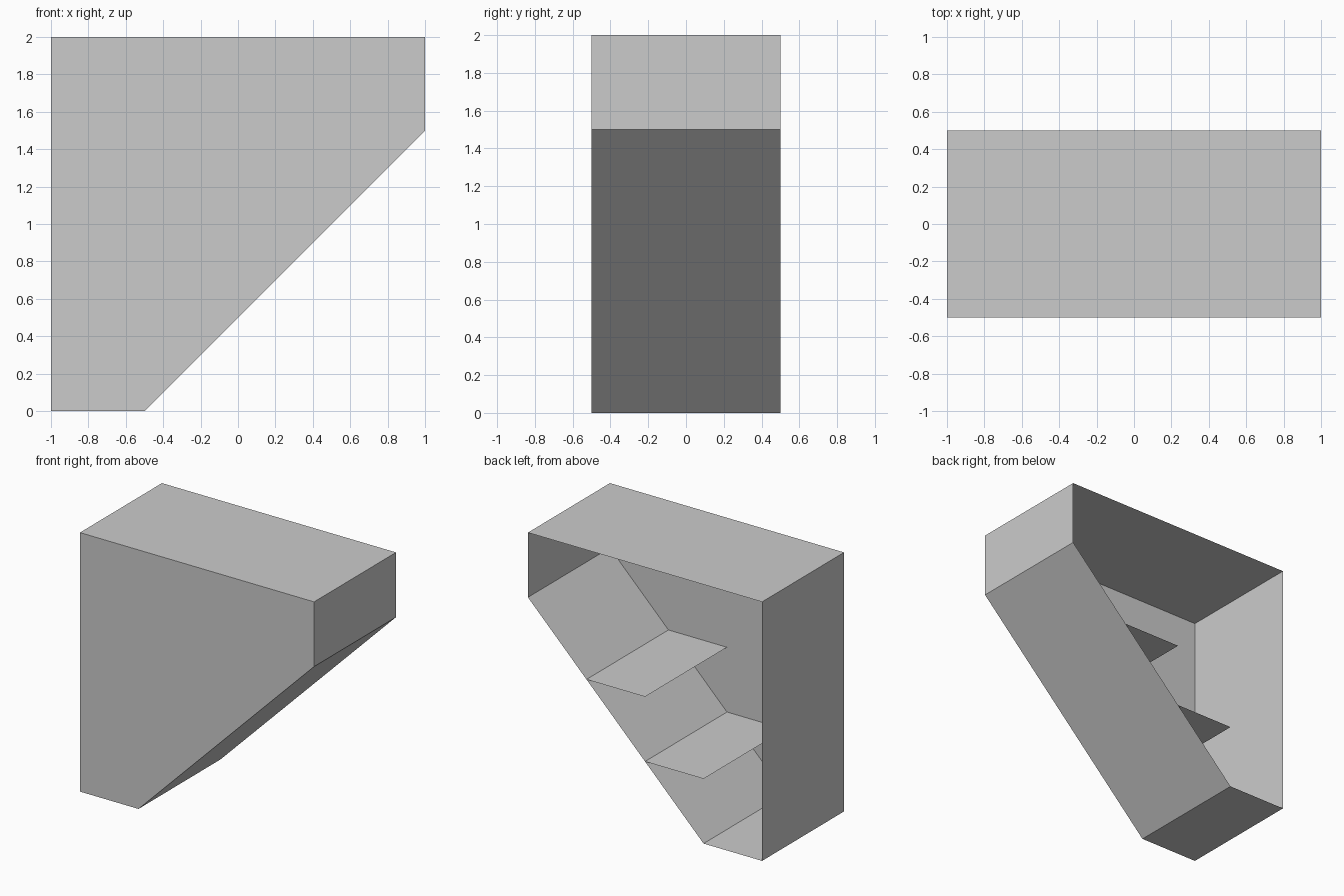
import bpy, bmesh

if "Cube" in bpy.data.objects:
    bpy.data.objects.remove(bpy.data.objects["Cube"])

DEPTH = 0.5          # half depth along y

grey = bpy.data.materials.new("light grey")
grey.diffuse_color = (0.6, 0.6, 0.6, 1)
grey.use_nodes = True
grey.node_tree.nodes["Principled BSDF"].inputs["Base Color"].default_value = grey.diffuse_color


def make_object(name, bm):
    mesh = bpy.data.meshes.new(name)
    bm.to_mesh(mesh)
    bm.free()
    mesh.materials.append(grey)
    obj = bpy.data.objects.new(name, mesh)
    bpy.context.collection.objects.link(obj)
    return obj


# Casing: front panel extruded backwards into walls, left open at the back
profile = [(-1, 0), (-0.5, 0), (1, 1.5), (1, 2), (-1, 2)]
bm = bmesh.new()
front = bm.faces.new([bm.verts.new((x, -DEPTH, z)) for x, z in profile])
walls = bmesh.ops.extrude_edge_only(bm, edges=list(front.edges))
rim = [g for g in walls["geom"] if isinstance(g, bmesh.types.BMVert)]
bmesh.ops.translate(bm, verts=rim, vec=(0, 2 * DEPTH, 0))
bmesh.ops.recalc_face_normals(bm, faces=bm.faces)
make_object("casing", bm)

# Shelves: thin sheets stepping up along the sloped wall
for i, (x, z) in enumerate([(0, 0.5), (0.5, 1.0)]):
    bm = bmesh.new()
    corners = [(x - 0.5, -DEPTH), (x, -DEPTH), (x, DEPTH), (x - 0.5, DEPTH)]
    bm.faces.new([bm.verts.new((cx, cy, z)) for cx, cy in corners])
    make_object(f"shelf_{i + 1}", bm)
